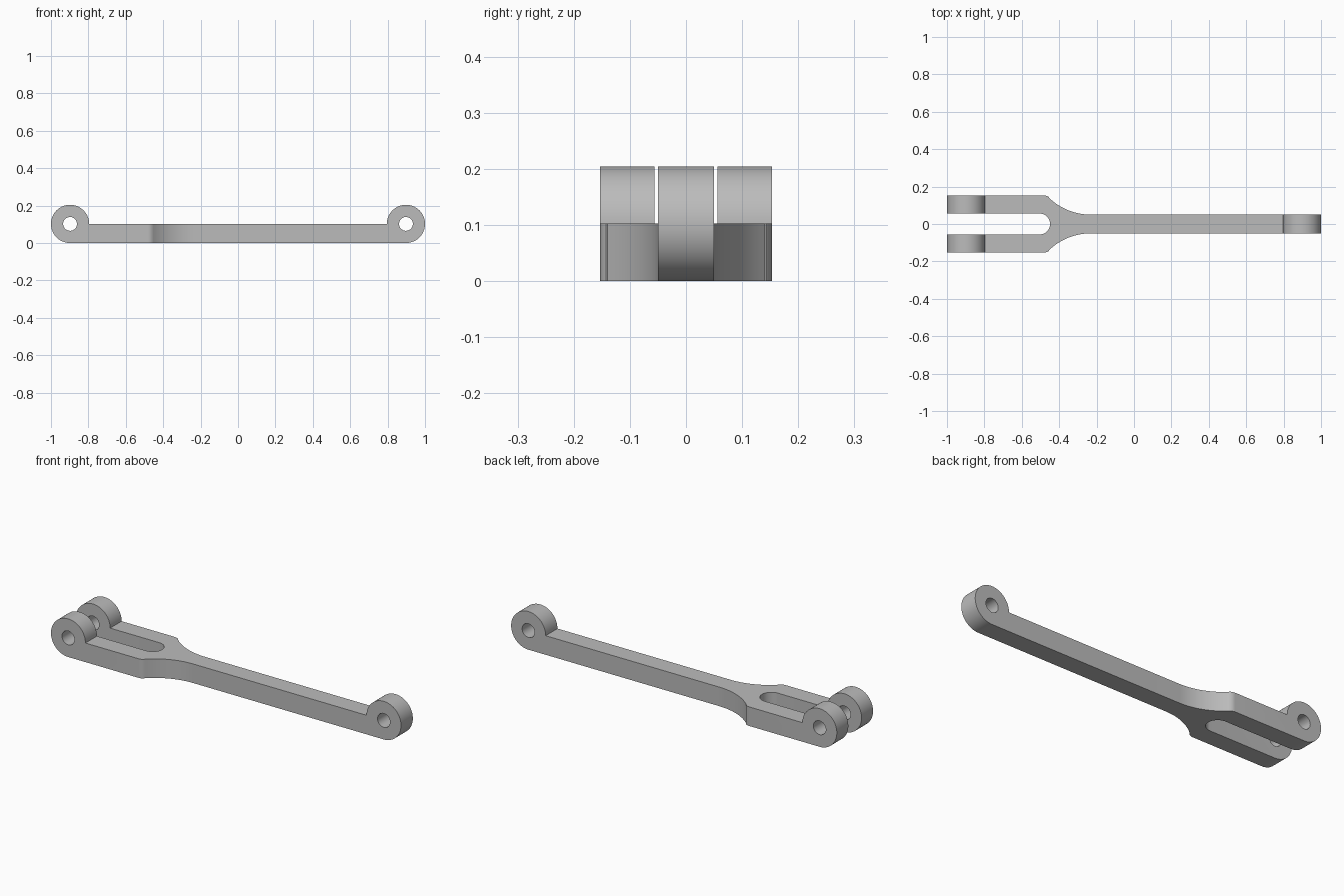
import bpy
import bmesh
from math import radians, sin, cos, asin
from mathutils import Vector

cube = bpy.data.objects.get("Cube")
if cube:
    bpy.data.objects.remove(cube, do_unlink=True)

HEIGHT = 0.102        # bar thickness, also the radius of the end eyes
EYE_X = 1 - HEIGHT
HOLE = 0.037
WIDE, NARROW, SLOT = 0.153, 0.05, 0.056

grey = bpy.data.materials.new("plain grey")
grey.use_nodes = True
colour = (0.5, 0.5, 0.5, 1)
grey.diffuse_color = colour
grey.node_tree.nodes["Principled BSDF"].inputs["Base Color"].default_value = colour


def arc(cx, cy, r, start, end, steps):
    """Points on a circle between two angles in degrees."""
    angles = [radians(start + (end - start) * i / steps) for i in range(steps + 1)]
    return [(cx + r * cos(a), cy + r * sin(a)) for a in angles]


def prism(name, outline, place, depth):
    """Extrude a flat outline along the vector depth."""
    bm = bmesh.new()
    face = bm.faces.new([bm.verts.new(place(u, v)) for u, v in outline])
    top = bmesh.ops.extrude_face_region(bm, geom=[face])
    moved = [g for g in top["geom"] if isinstance(g, bmesh.types.BMVert)]
    bmesh.ops.translate(bm, verts=moved, vec=Vector(depth))
    bmesh.ops.recalc_face_normals(bm, faces=bm.faces)
    mesh = bpy.data.meshes.new(name)
    bm.to_mesh(mesh)
    bm.free()
    mesh.materials.append(grey)
    obj = bpy.data.objects.new(name, mesh)
    bpy.context.collection.objects.link(obj)
    return obj


def combine(target, tool, operation):
    mod = target.modifiers.new(operation, "BOOLEAN")
    mod.operation = operation
    mod.solver = "EXACT"
    mod.object = tool
    bpy.context.view_layer.objects.active = target
    bpy.ops.object.modifier_apply(modifier=mod.name)
    bpy.data.objects.remove(tool, do_unlink=True)


def from_side(u, v):
    return (u, -0.3, v)


def from_top(u, v):
    return (u, v, -0.1)


# Side profile: flat bar with a round eye standing up at each end
right_eye = arc(EYE_X, HEIGHT, HEIGHT, -90, 180, 48)
left_eye = [(-x, z) for x, z in reversed(right_eye)]
link = prism("clevis_link", right_eye + left_eye, from_side, (0, 0.6, 0))

# Plan outline: wide fork, rounded shoulder, concave neck, narrow rod
neck_r, neck_x, shoulder_x = 0.326, -0.23, -0.455
sweep = radians(-90) - asin((neck_x - shoulder_x) / neck_r)
neck = arc(neck_x, NARROW + neck_r, neck_r, -90, sweep * 180 / 3.14159265, 16)
shoulder = arc(-0.482, WIDE - 0.042, 0.042, 48, 90, 5)
half = [(1.1, NARROW)] + neck + shoulder + [(-1.1, WIDE)]

# Slot between the fork arms, closed by a half round
slot = [(-1.1, SLOT)] + arc(-0.505, 0, SLOT, 90, -90, 24) + [(-1.1, -SLOT)]
outline = half + slot + [(x, -y) for x, y in reversed(half)]
combine(link, prism("plan_cutter", outline, from_top, (0, 0, 0.5)), "INTERSECT")

# Pin holes
for x in (-EYE_X, EYE_X):
    circle = arc(x, HEIGHT, HOLE, 0, 360, 32)[:-1]
    combine(link, prism("pin_cutter", circle, from_side, (0, 0.6, 0)), "DIFFERENCE")

bpy.ops.object.select_all(action="DESELECT")
link.select_set(True)
bpy.context.view_layer.objects.active = link
bpy.ops.object.shade_smooth_by_angle(angle=radians(30))
